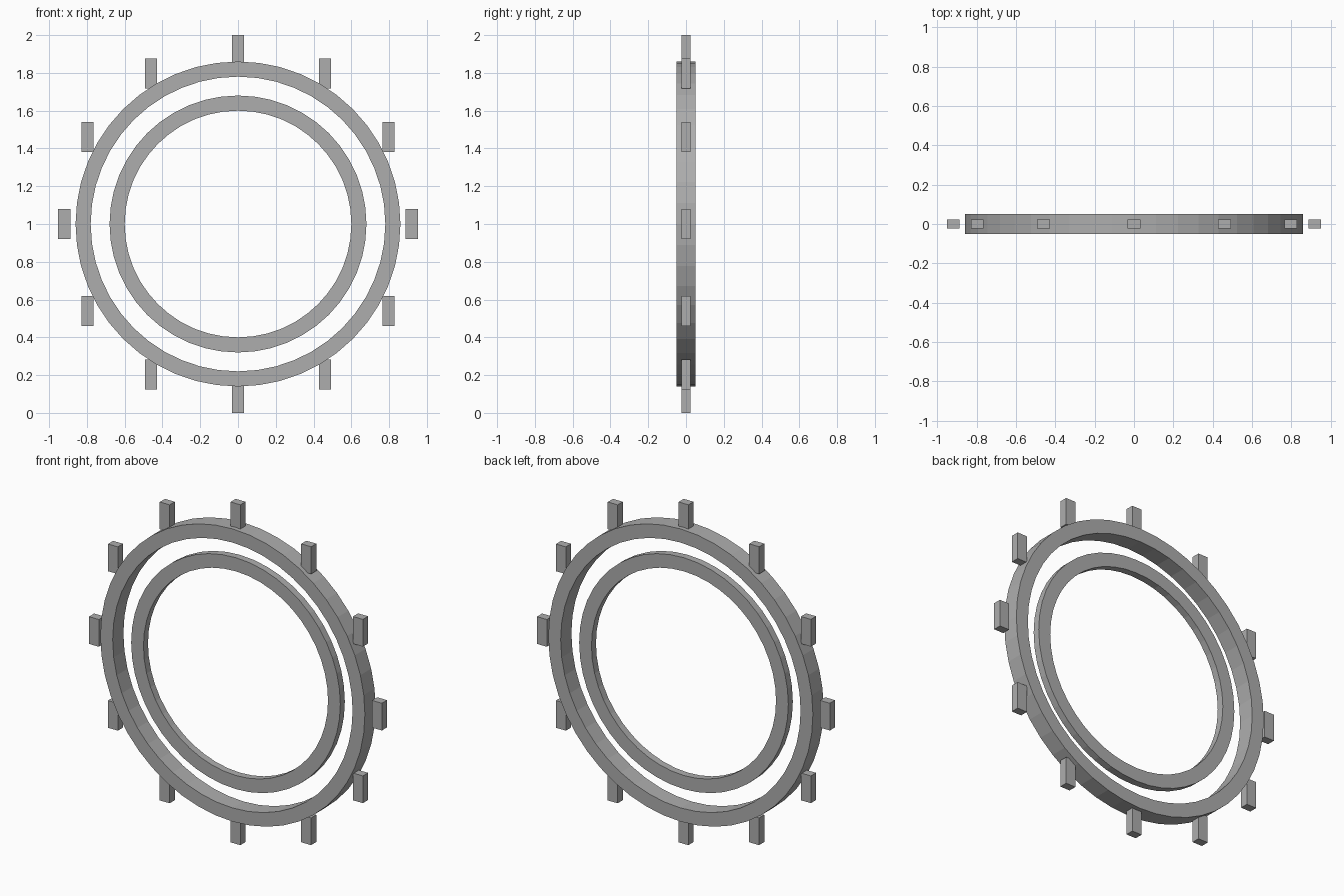
import bpy
import bmesh
from math import cos, sin, tau
from mathutils import Matrix, Vector

cube = bpy.data.objects.get("Cube")
if cube:
    bpy.data.objects.remove(cube)

CENTRE = Vector((0, 0, 1))

grey = bpy.data.materials.new("grey")
grey.use_nodes = True
grey.diffuse_color = (0.42, 0.42, 0.42, 1)
grey.node_tree.nodes["Principled BSDF"].inputs["Base Color"].default_value = grey.diffuse_color


def add_object(name, bm, location):
    bmesh.ops.recalc_face_normals(bm, faces=bm.faces)
    mesh = bpy.data.meshes.new(name)
    bm.to_mesh(mesh)
    bm.free()
    mesh.materials.append(grey)
    obj = bpy.data.objects.new(name, mesh)
    obj.location = location
    bpy.context.collection.objects.link(obj)
    return obj


def ring(name, outer, inner, depth, sides=48):
    """Flat-sided ring with a rectangular section, facing the front."""
    bm = bmesh.new()
    h = depth / 2
    section = [(outer, -h), (outer, h), (inner, h), (inner, -h)]
    loops = []
    for i in range(sides):
        a = tau * i / sides
        loops.append([bm.verts.new((r * cos(a), y, r * sin(a))) for r, y in section])
    for i, here in enumerate(loops):
        there = loops[(i + 1) % sides]
        for j in range(4):
            k = (j + 1) % 4
            bm.faces.new((here[j], here[k], there[k], there[j]))
    return add_object(name, bm, CENTRE)


def block(name, size, location):
    bm = bmesh.new()
    bmesh.ops.create_cube(bm, size=1, matrix=Matrix.Diagonal((*size, 1)))
    return add_object(name, bm, location)


# Two concentric rings
ring("outer_ring", 0.86, 0.78, 0.10)
ring("inner_ring", 0.68, 0.60, 0.042)

# Twelve upright blocks around the rim
for i in range(12):
    a = tau * i / 12
    offset = Vector((cos(a), 0, sin(a))) * 0.92
    block(f"rim_block_{i + 1}", (0.064, 0.048, 0.16), CENTRE + offset)
